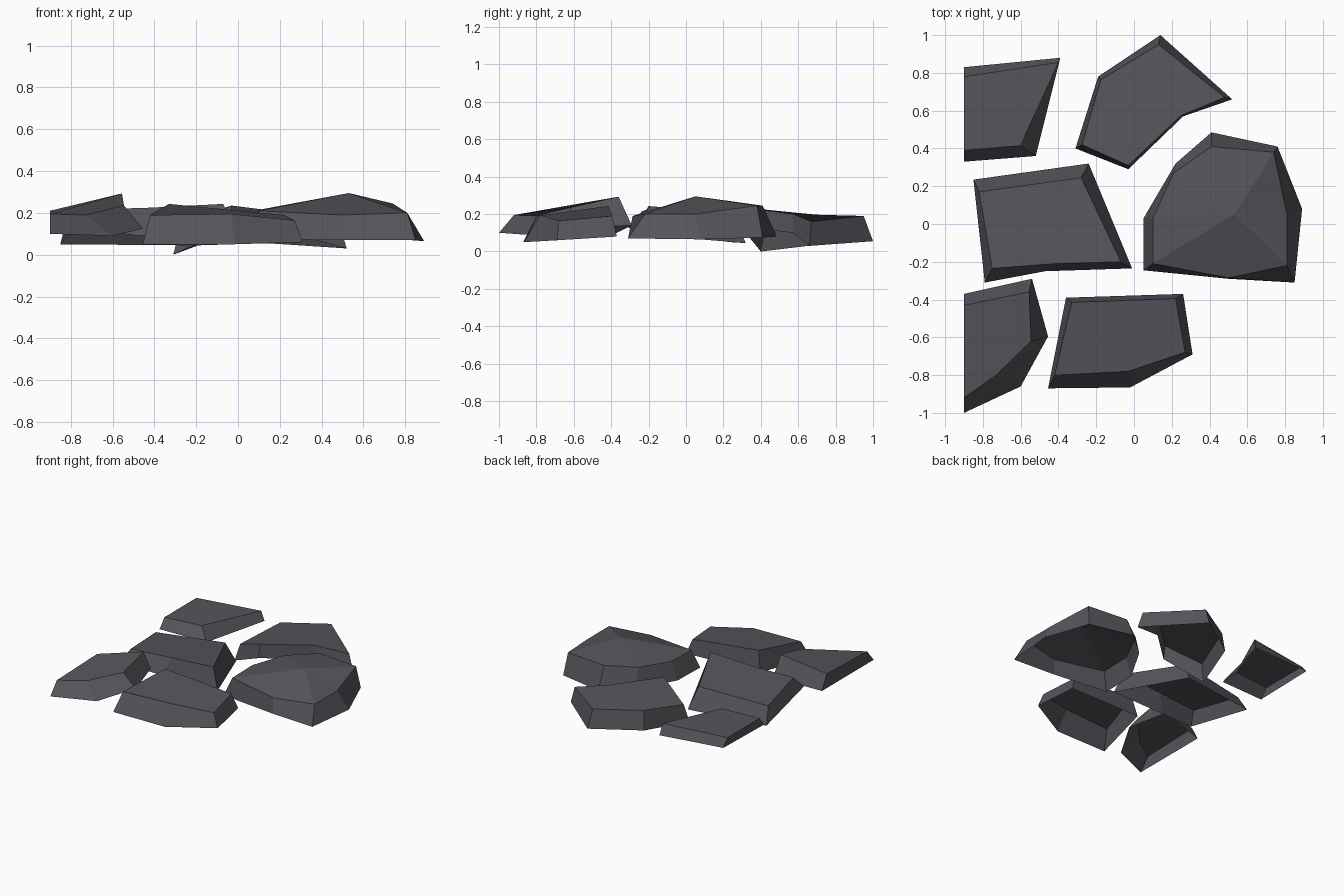
import bpy, bmesh

stone = bpy.data.materials.new("dark_stone")
stone.diffuse_color = (0.09, 0.09, 0.105, 1)


def slab(name, rim, top, apex=None):
    """Flat stone, open underneath: sloped sides from rim to top, then a cap."""
    bm = bmesh.new()
    low = [bm.verts.new(p) for p in rim]
    high = [bm.verts.new(p) for p in top]
    n = len(low)
    for i in range(n):
        j = (i + 1) % n
        bm.faces.new((low[i], high[i], high[j], low[j]))
    if apex:
        peak = bm.verts.new(apex)
        for i in range(n):
            bm.faces.new((high[i], peak, high[(i + 1) % n]))
    else:
        bm.faces.new(high)
    bmesh.ops.recalc_face_normals(bm, faces=bm.faces[:])
    if max(bm.faces, key=lambda f: f.calc_center_median().z).normal.z < 0:
        bmesh.ops.reverse_faces(bm, faces=bm.faces[:])
    mesh = bpy.data.meshes.new(name)
    bm.to_mesh(mesh)
    bm.free()
    mesh.materials.append(stone)
    obj = bpy.data.objects.new(name, mesh)
    bpy.context.collection.objects.link(obj)
    return obj


# Back left stone, cut straight on its left side
slab("back_left_stone",
     [(-.90, .83, .12), (-.39, .88, .10), (-.52, .36, .10), (-.90, .33, .11)],
     [(-.90, .78, .18), (-.40, .855, .185), (-.60, .415, .185), (-.90, .39, .18)])

# Back stone
slab("back_stone",
     [(-.31, .40, .0), (-.19, .78, .045), (.14, 1.0, .055),
      (.52, .66, .03), (.26, .57, .10), (-.03, .29, .135)],
     [(-.275, .42, .13), (-.175, .765, .19), (.13, .95, .19),
      (.48, .67, .16), (.25, .575, .20), (-.03, .31, .235)])

# Middle left stone
slab("middle_left_stone",
     [(-.85, .235, .05), (-.24, .32, .045), (-.01, -.235, .09),
      (-.47, -.25, .09), (-.79, -.31, .13)],
     [(-.82, .17, .17), (-.28, .245, .205), (-.07, -.20, .243),
      (-.42, -.21, .225), (-.75, -.235, .215)])

# Large right stone with a raised middle
slab("right_stone",
     [(.05, .03, .08), (.22, .32, .08), (.41, .485, .08), (.76, .41, .075),
      (.89, .08, .065), (.85, -.31, .07), (.50, -.29, .07), (.05, -.245, .075)],
     [(.10, .03, .215), (.21, .27, .23), (.41, .41, .245), (.74, .38, .245),
      (.81, .05, .20), (.81, -.22, .20), (.50, -.285, .19), (.10, -.21, .21)],
     apex=(.53, .05, .295))

# Front left stone, cut straight on its left side
slab("front_left_stone",
     [(-.90, -.37, .10), (-.54, -.29, .14), (-.455, -.595, .125),
      (-.60, -.86, .09), (-.90, -1.0, .10)],
     [(-.90, -.43, .21), (-.555, -.36, .293), (-.545, -.62, .235),
      (-.73, -.80, .19), (-.90, -.92, .195)])

# Front stone
slab("front_stone",
     [(-.36, -.39, .09), (.26, -.37, .08), (.31, -.69, .06),
      (-.02, -.865, .05), (-.455, -.87, .05)],
     [(-.33, -.415, .243), (.22, -.395, .19), (.27, -.68, .165),
      (-.03, -.78, .195), (-.42, -.80, .19)])
